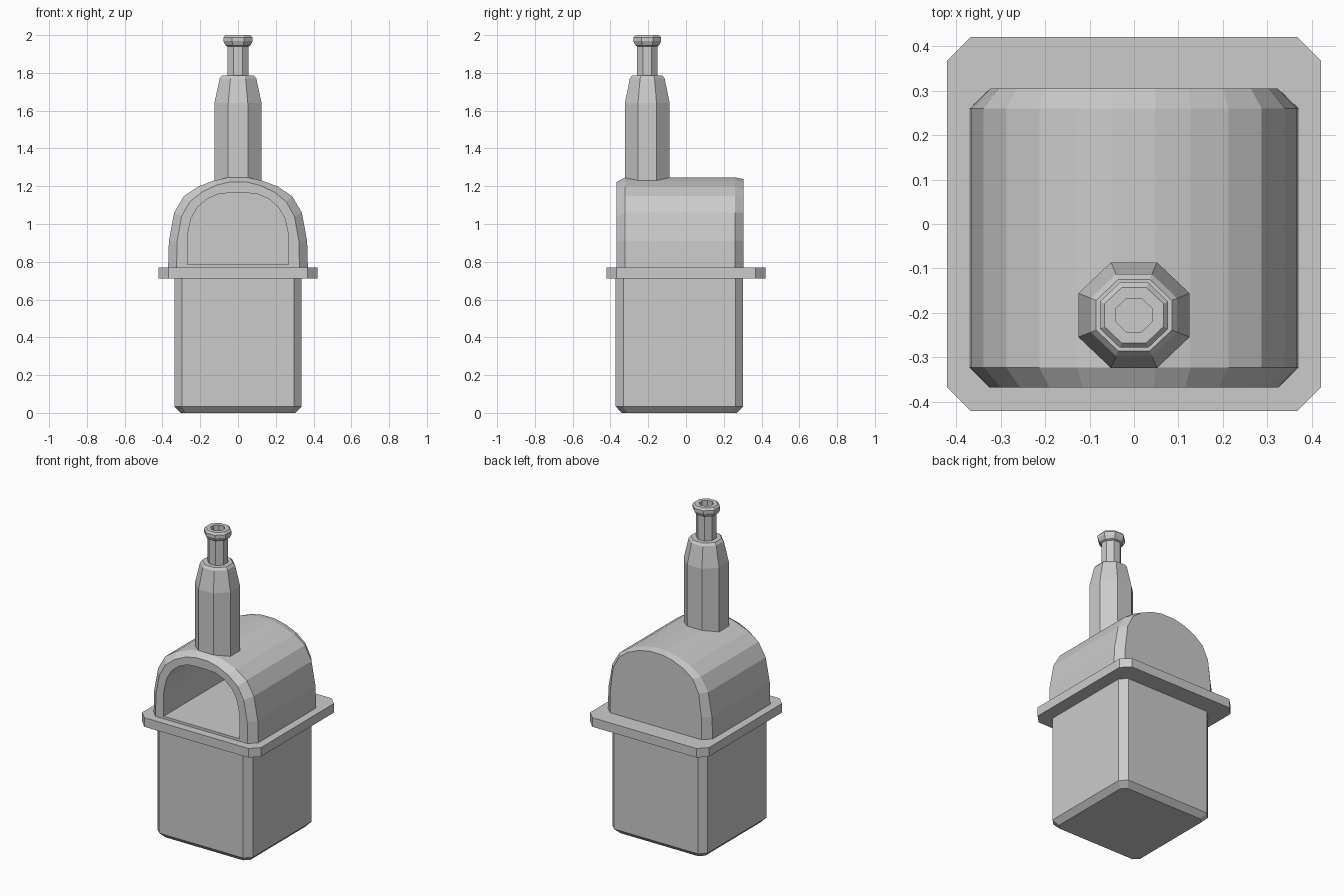
import bpy, bmesh, math

if "Cube" in bpy.data.objects:
    bpy.data.objects.remove(bpy.data.objects["Cube"])


def loft(name, rings):
    """Skin a list of equal-length closed rings and cap both ends."""
    bm = bmesh.new()
    loops = [[bm.verts.new(p) for p in ring] for ring in rings]
    n = len(loops[0])
    for a, b in zip(loops, loops[1:]):
        for i in range(n):
            j = (i + 1) % n
            bm.faces.new((a[i], a[j], b[j], b[i]))
    bm.faces.new(loops[0])
    bm.faces.new(loops[-1])
    bmesh.ops.recalc_face_normals(bm, faces=bm.faces)
    mesh = bpy.data.meshes.new(name)
    bm.to_mesh(mesh)
    bm.free()
    obj = bpy.data.objects.new(name, mesh)
    bpy.context.collection.objects.link(obj)
    return obj


def cut_rect(hx, y0, y1, c, z):
    """Rectangle with chamfered corners."""
    return [(-hx + c, y0, z), (hx - c, y0, z), (hx, y0 + c, z), (hx, y1 - c, z),
            (hx - c, y1, z), (-hx + c, y1, z), (-hx, y1 - c, z), (-hx, y0 + c, z)]


def arch(half, y):
    """Mirror a half arch (foot to crown) at depth y."""
    return [(x, y, z) for x, z in half] + [(-x, y, z) for x, z in reversed(half)]


def octagon(r, z):
    k = r / math.cos(math.pi / 8)
    angles = [math.pi / 8 + i * math.pi / 4 for i in range(8)]
    return [(k * math.cos(a), -0.205 + 0.95 * k * math.sin(a), z) for a in angles]


# Pedestal with chamfered corners and bottom edge
loft("pedestal", [cut_rect(0.305, -0.34, 0.27, 0.03, 0),
                  cut_rect(0.337, -0.372, 0.303, 0.04, 0.033),
                  cut_rect(0.337, -0.372, 0.303, 0.04, 0.715)])

# Counter slab
loft("counter_slab", [cut_rect(0.42, -0.42, 0.42, 0.052, z) for z in (0.712, 0.77)])

# Vaulted oven with bevelled rims and hollow chamber
outer = [(0.37, 0.768), (0.366, 0.91), (0.338, 1.06), (0.287, 1.147),
         (0.212, 1.198), (0.127, 1.23), (0.048, 1.247)]
rim = [(0.325, 0.768), (0.323, 0.905), (0.299, 1.04), (0.256, 1.117),
       (0.19, 1.17), (0.115, 1.205), (0.045, 1.222)]
back = [(0.323, 0.768), (0.322, 0.91), (0.303, 1.06), (0.262, 1.14),
        (0.2, 1.188), (0.123, 1.221), (0.048, 1.238)]
mouth = [(0.268, 0.786), (0.268, 0.94), (0.248, 1.03), (0.213, 1.09),
         (0.16, 1.135), (0.1, 1.16), (0.035, 1.165)]
loft("oven_vault", [arch(back, 0.305), arch(outer, 0.26), arch(outer, -0.323),
                    arch(rim, -0.368), arch(mouth, -0.368), arch(mouth, 0.255)])

# Chimney stack with flue pipe and hollow cap
loft("chimney", [octagon(r, z) for r, z in (
    (0.125, 1.2), (0.125, 1.64), (0.097, 1.77), (0.085, 1.785), (0.056, 1.785),
    (0.056, 1.94), (0.066, 1.945), (0.077, 1.968), (0.077, 1.988),
    (0.066, 2.0), (0.04, 2.0), (0.04, 1.93))])
